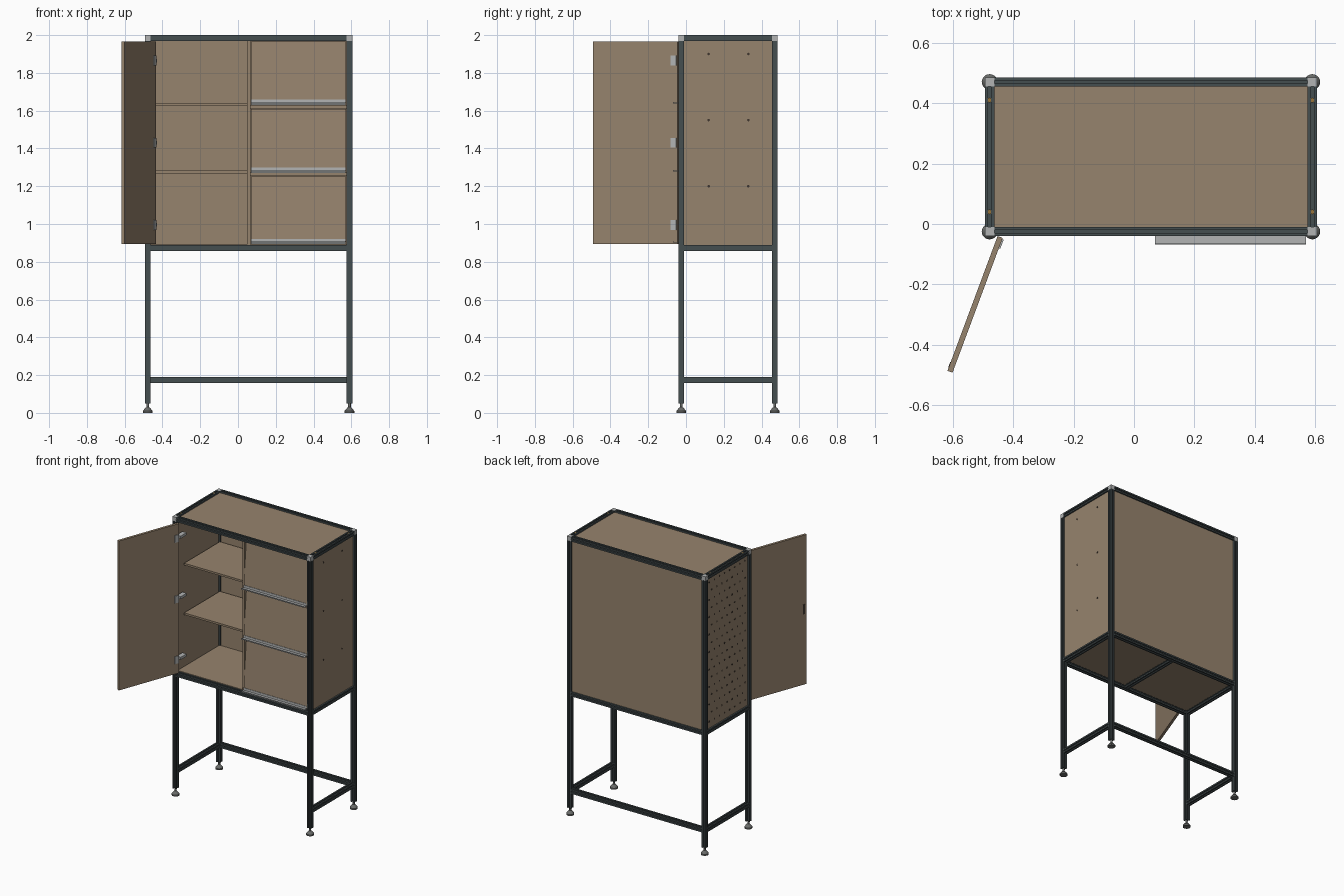
import bpy, bmesh, math
from mathutils import Matrix, Vector

if "Cube" in bpy.data.objects:
    bpy.data.objects.remove(bpy.data.objects["Cube"])


def srgb(*c):
    return tuple((v / 255 / 12.92) if v < 11 else ((v / 255 + 0.055) / 1.055) ** 2.4 for v in c) + (1,)


def material(name, *c):
    m = bpy.data.materials.new(name)
    m.diffuse_color = srgb(*c)
    m.use_nodes = True
    m.node_tree.nodes["Principled BSDF"].inputs["Base Color"].default_value = m.diffuse_color
    return m


WOOD = material("wood board", 150, 131, 109)
FRAME = material("dark anodised metal", 69, 78, 80)
FOOT = material("foot grey", 105, 107, 105)
METAL = material("light metal", 178, 180, 180)
HOLE = material("hole dark", 62, 53, 45)
BRASS = material("brass", 150, 115, 60)


def finish(name, bm, mat, smooth=False):
    bmesh.ops.recalc_face_normals(bm, faces=bm.faces)
    me = bpy.data.meshes.new(name)
    bm.to_mesh(me)
    bm.free()
    me.materials.append(mat)
    ob = bpy.data.objects.new(name, me)
    bpy.context.collection.objects.link(ob)
    if smooth:
        bpy.context.view_layer.objects.active = ob
        ob.select_set(True)
        bpy.ops.object.shade_smooth_by_angle(angle=math.radians(35))
        ob.select_set(False)
    return ob


def box(name, x0, x1, y0, y1, z0, z1, mat, matrix=None):
    bm = bmesh.new()
    bmesh.ops.create_cube(bm, size=1)
    for v in bm.verts:
        v.co = Vector(((x0 + x1) / 2 + v.co.x * (x1 - x0),
                       (y0 + y1) / 2 + v.co.y * (y1 - y0),
                       (z0 + z1) / 2 + v.co.z * (z1 - z0)))
    if matrix:
        bm.transform(matrix)
    return finish(name, bm, mat)


def prism(name, pts, a, b, mat):
    """Extrude a 2D profile from point a to point b."""
    a, b = Vector(a), Vector(b)
    d = (b - a).normalized()
    up = Vector((0, 1, 0)) if abs(d.z) > 0.9 else Vector((0, 0, 1))
    side = up.cross(d)
    bm = bmesh.new()
    face = bm.faces.new([bm.verts.new(a + side * p + up * q) for p, q in pts])
    ext = bmesh.ops.extrude_face_region(bm, geom=[face])["geom"]
    bmesh.ops.translate(bm, vec=b - a, verts=[g for g in ext if isinstance(g, bmesh.types.BMVert)])
    return finish(name, bm, mat)


def discs(name, centres, axis, r, depth, mat, seg=8):
    bm = bmesh.new()
    rot = Vector((0, 0, 1)).rotation_difference(Vector(axis)).to_matrix().to_4x4()
    for c in centres:
        bmesh.ops.create_cone(bm, cap_ends=True, segments=seg, radius1=r, radius2=r,
                              depth=depth, matrix=Matrix.Translation(c) @ rot)
    return finish(name, bm, mat)


# Slotted square profile, quarter repeated four times
H, S, D = 0.0155, 0.005, 0.0075
quarter = [(H, -H), (H, -S), (H - D, -S), (H - D, S), (H, S)]
SLOT = []
for k in range(4):
    for p, q in quarter:
        for _ in range(k):
            p, q = -q, p
        SLOT.append((p, q))

XL, XR, YF, YB = -0.478, 0.59, -0.025, 0.47
TOP, MID, LOW = 2 - H, 0.873, 0.174


def beam(name, a, b):
    return prism(name, SLOT, a, b, FRAME)


# Posts, corner connectors and feet
for sx, x in (("left", XL), ("right", XR)):
    for sy, y in (("front", YF), ("back", YB)):
        n = f"{sy}_{sx}"
        beam(f"post_{n}", (x, y, 0.05), (x, y, 2 - 2 * H))
        box(f"corner_connector_{n}", x - H, x + H, y - H, y + H, 2 - 2 * H, 2, METAL)
        bm = bmesh.new()
        prof = [(0, 0), (0.026, 0), (0.026, 0.01), (0.012, 0.027), (0.007, 0.03), (0.007, 0.052), (0, 0.052)]
        vs = [bm.verts.new((r, 0, z)) for r, z in prof]
        es = [bm.edges.new(e) for e in zip(vs, vs[1:])]
        bmesh.ops.spin(bm, geom=vs + es, axis=(0, 0, 1), cent=(0, 0, 0),
                       angle=math.tau, steps=20, use_duplicate=False)
        bmesh.ops.remove_doubles(bm, verts=bm.verts, dist=1e-4)
        bmesh.ops.translate(bm, vec=(x, y, 0), verts=bm.verts)
        finish(f"foot_{n}", bm, FOOT, True)

# Rails: full rings at top and middle, three low stretchers
for lvl, z in (("top", TOP), ("middle", MID), ("low", LOW)):
    for s, x in (("left", XL), ("right", XR)):
        beam(f"{lvl}_rail_{s}", (x, YF + H, z), (x, YB - H, z))
    for s, y in (("front", YF), ("back", YB)):
        if lvl != "low" or s == "back":
            beam(f"{lvl}_rail_{s}", (XL + H, y, z), (XR - H, y, z))
beam("middle_cross_rail", (0.056, YF + H, MID), (0.056, YB - H, MID))

# Panels held in the frame slots
E, T = 0.010, 0.0048
xl, xr, yf, yb = XL + E, XR - E, YF + E, YB - E
zl, zh = MID + E, TOP - E
box("top_panel", xl, xr, yf, yb, TOP - T, TOP + T, WOOD)
box("bottom_panel", xl, xr, yf, yb, 0.879, 0.892, WOOD)
box("back_panel", xl, xr, YB - T, YB + T, zl, zh, WOOD)
box("left_panel", XL - T, XL + T, yf, yb, zl, zh, WOOD)
box("right_panel", XR - T, XR + T, yf, yb, zl, zh, WOOD)

# Perforation on the left panel, fixings on the right panel and top rails
discs("left_perforations",
      [(XL - T, 0.02 + 0.058 * i + (0.029 if j % 2 else 0), 0.935 + 0.0625 * j)
       for j in range(17) for i in range(8 - j % 2)],
      (1, 0, 0), 0.007, 0.002, HOLE)
discs("right_fixings", [(XR, y, z) for y in (0.12, 0.33) for z in (1.2, 1.55, 1.9)],
      (1, 0, 0), 0.007, 2 * T + 0.003, HOLE)
discs("top_rail_screws", [(x, y, 2 - D) for x in (XL, XR) for y in (0.04, 0.41)],
      (0, 0, 1), 0.008, 0.014, BRASS, 12)

# Inner divider and shelves
box("divider", 0.048, 0.066, YF + 0.005, 0.455, 0.892, 1.969, WOOD)
for i, z in enumerate((1.268, 1.624)):
    box(f"left_shelf_{i}", XL + H, 0.048, 0.05, 0.455, z, z + 0.014, WOOD)
    box(f"right_shelf_{i}", 0.066, XR - H, 0.0, 0.455, z - 0.012, z + 0.004, WOOD)

# Slightly tilted compartment flaps with metal pulls along the bottom edge
PULL = [(0.0, 0.016), (0.003, 0.016), (0.003, 0.0), (0.028, 0.0), (0.028, 0.005),
        (0.031, 0.005), (0.031, -0.003), (0.003, -0.003), (0.003, -0.012), (0.0, -0.012)]
for i, (z0, z1) in enumerate(((0.905, 1.252), (1.282, 1.608), (1.642, 1.966))):
    prism(f"flap_{i}", [(-0.005, z1), (0.010, z1), (-0.021, z0), (-0.036, z0)],
          (0.07, 0, 0), (0.573, 0, 0), WOOD)
    prism(f"flap_pull_{i}", [(-0.037 - p, z0 + q) for p, q in PULL],
          (0.07, 0, 0), (0.57, 0, 0), METAL)

# Open door: local x runs from hinge to free edge, local +y is the inner face
hinge, free = Vector((-0.443, -0.043, 0)), Vector((-0.609, -0.489, 0))
d = free - hinge
door = Matrix.Translation(hinge) @ Matrix.Rotation(math.atan2(d.y, d.x), 4, 'Z')
L = d.length
box("door", 0, L, -0.009, 0.009, 0.895, 1.967, WOOD, door)
box("door_finger_pull", L - 0.03, L - 0.012, -0.0105, -0.008, 1.40, 1.47, HOLE, door)

# Hinges: cup plate on the door and arm reaching to the post
for i, z in enumerate((0.995, 1.43, 1.865)):
    box(f"hinge_cup_{i}", 0.004, 0.036, 0.008, 0.014, z - 0.026, z + 0.026, METAL, door)
    box(f"hinge_arm_{i}", XL + H, -0.430, -0.036, 0.03, z - 0.009, z + 0.009, METAL)
